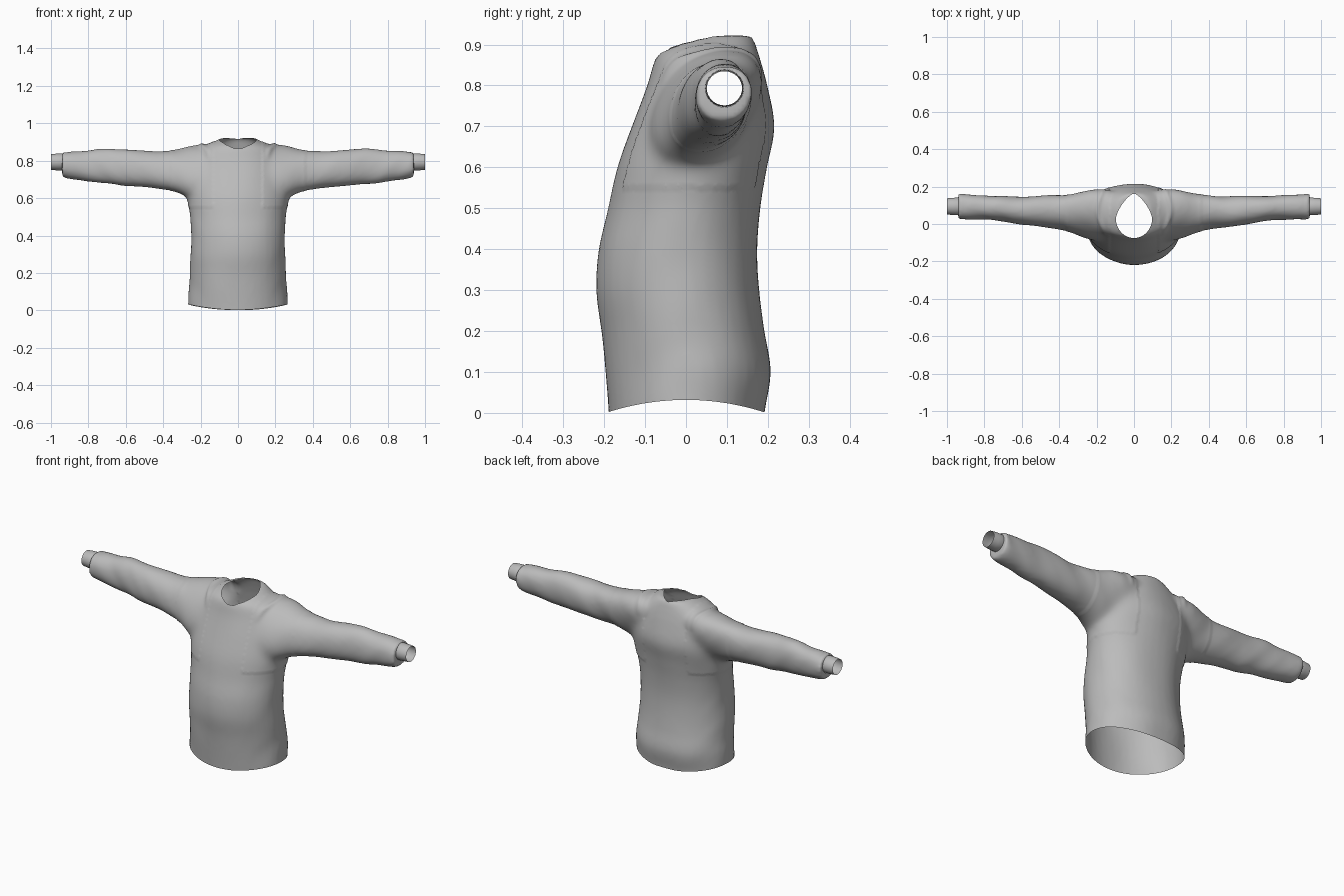
import bpy, bmesh, math
from mathutils import Vector, noise

if "Cube" in bpy.data.objects:
    bpy.data.objects.remove(bpy.data.objects["Cube"])

cloth = bpy.data.materials.new("grey cloth")
cloth.diffuse_color = (0.5, 0.5, 0.5, 1)
cloth.use_nodes = True
cloth.node_tree.nodes["Principled BSDF"].inputs["Base Color"].default_value = cloth.diffuse_color
N = 40
CUFF = (0, .094, .793)


def sp(v, e):
    return math.copysign(abs(v) ** e, v)


def loft(bm, rings, capped=True):
    loops = [[bm.verts.new(p) for p in ring] for ring in rings]
    for a, b in zip(loops, loops[1:]):
        for i in range(len(a)):
            j = (i + 1) % len(a)
            bm.faces.new((a[i], a[j], b[j], b[i]))
    if capped:
        bm.faces.new(loops[0])
        bm.faces.new(loops[-1])


def refine(rows, n=4):
    """Catmull-Rom interpolation of the profile rows."""
    out = []
    for k in range(len(rows) - 1):
        p = [rows[min(max(k + d, 0), len(rows) - 1)] for d in (-1, 0, 1, 2)]
        for s in range(n):
            t = s / n
            out.append([0.5 * (2 * b + (c - a) * t + (2 * a - 5 * b + 4 * c - d) * t * t
                               + (3 * b - a - 3 * c + d) * t ** 3) for a, b, c, d in zip(*p)])
    return out + [rows[-1]]


def finish(bm, name):
    bmesh.ops.recalc_face_normals(bm, faces=bm.faces)
    me = bpy.data.meshes.new(name)
    bm.to_mesh(me)
    bm.free()
    me.materials.clear()
    me.materials.append(cloth)
    ob = bpy.data.objects.new(name, me)
    bpy.context.collection.objects.link(ob)
    bpy.ops.object.select_all(action='DESELECT')
    ob.select_set(True)
    bpy.context.view_layer.objects.active = ob
    bpy.ops.object.shade_smooth_by_angle(angle=math.radians(50))
    return ob


# Torso rows: height, half width, front y, back y
torso = [(-0.06, .265, -.187, .19), (0, .267, -.189, .192), (.1, .262, -.199, .207),
         (.2, .257, -.208, .191), (.3, .254, -.219, .180), (.4, .252, -.213, .176),
         (.5, .255, -.190, .182), (.6, .268, -.167, .197), (.7, .262, -.133, .216),
         (.8, .235, -.096, .199), (.86, .20, -.078, .183), (.885, .165, -.062, .175),
         (.907, .12, -.03, .168), (.921, .09, 0, .160)]
# Sleeve rows: x, bottom z, top z, front y, back y, forward lean of the lower side
sleeve = [(.1, .64, .885, -.06, .165, .4), (.2, .615, .886, -.072, .17, .4),
          (.27, .61, .877, -.06, .163, .35), (.34, .638, .86, -.04, .155, .25),
          (.45, .655, .85, -.02, .15, .12), (.6, .666, .86, -.004, .148, .05),
          (.7, .676, .866, .014, .148, .05), (.8, .688, .855, .024, .152, .05),
          (.9, .702, .85, .024, .16, .05), (.94, .713, .845, .024, .162, .05)]

bm = bmesh.new()
rings = []
for z, w, f, b in refine(torso):
    ring = []
    for i in range(N):
        c, s = math.cos(math.tau * i / N), math.sin(math.tau * i / N)
        e = 1 if s < 0 else .93
        ring.append((w * sp(c, e), (f + b) / 2 + (b - f) / 2 * sp(s, e), z))
    rings.append(ring)
loft(bm, rings)
for side in (-1, 1):
    rings = []
    for x, lo, hi, f, b, lean in refine(sleeve):
        ring = []
        for i in range(N):
            dz = (hi - lo) / 2 * sp(math.sin(math.tau * i / N), .92)
            dy = (b - f) / 2 * sp(math.cos(math.tau * i / N), .92)
            ring.append((side * x, (f + b) / 2 + dy + lean * dz, (lo + hi) / 2 + dz))
        rings.append(ring)
    loft(bm, rings)

# Fuse torso and sleeves into one skin
raw = finish(bm, "fuse_helper")
mod = raw.modifiers.new("fuse", 'REMESH')
mod.mode = 'VOXEL'
mod.voxel_size = 0.01
dg = bpy.context.evaluated_depsgraph_get()
fused = bpy.data.meshes.new_from_object(raw.evaluated_get(dg))
bpy.data.objects.remove(raw)
bm = bmesh.new()
bm.from_mesh(fused)


def relax(verts, times):
    for _ in range(times):
        bmesh.ops.smooth_vert(bm, verts=verts, factor=.5,
                              use_axis_x=True, use_axis_y=True, use_axis_z=True)


relax(bm.verts[:], 6)
relax([v for v in bm.verts if .13 < abs(v.co.x) < .36 and v.co.z > .55], 25)

# Soft folds and the raised shoulder seams
bm.normal_update()
moves = []
for v in bm.verts:
    x, y, z = v.co
    ax = abs(x)
    arm = min(1, max(0, (ax - .15) / .15))
    d = .003 * noise.noise(Vector((x * 7, y * 5, z * 4)))
    d += arm * .004 * noise.noise(Vector((ax * 11 - z * 9, y * 8, x)))
    if z > .8:
        d += .008 * math.exp(-((ax - .175 - .02 * math.sin(y * 20)) / .012) ** 2) * min(1, (z - .8) / .06)
    if .13 < ax < .36 and z > .55:
        d += .003
    if ax > .92:
        d = 0
    moves.append((v, v.normal * d))
for v, m in moves:
    v.co += m


# Openings: radius functions are 1 on the rim
def neck_rho(c):
    if c.z < .75:
        return 9
    y = c.y - .03
    if y < 0:
        return math.hypot(c.x / .097, y / .105)
    return ((abs(c.x) / .097) ** 1.4 + (y / .133) ** 1.4) ** (1 / 1.4)


def wrist_rho(c):
    return math.hypot(c.y - CUFF[1], c.z - CUFF[2]) / .046 if abs(c.x) > .915 else 9


def open_hole(rho, axis, centre):
    gone = [f for f in bm.faces if rho(f.calc_center_median()) < 1]
    bmesh.ops.delete(bm, geom=gone, context='FACES')
    rim = [v for v in bm.verts if v.is_boundary and rho(v.co) < 2]
    for v in rim:
        k = 1 / max(rho(v.co), .3)
        for i in range(3):
            if i != axis:
                v.co[i] = centre[i] + (v.co[i] - centre[i]) * k
    # Even out the rim height along its own edge
    for _ in range(4):
        new = {}
        for v in rim:
            near = [e.other_vert(v).co[axis] for e in v.link_edges if e.is_boundary]
            new[v] = (v.co[axis] + sum(near)) / (1 + len(near))
        for v, h in new.items():
            v.co[axis] = h


open_hole(neck_rho, 2, (0, .03, 0))
open_hole(wrist_rho, 0, CUFF)

# Curved open hem, lower at front and back
bmesh.ops.bisect_plane(bm, geom=bm.verts[:] + bm.edges[:] + bm.faces[:], dist=1e-5,
                       plane_co=(0, 0, .002), plane_no=(0, 0, 1), clear_inner=True)
for v in bm.verts:
    if v.co.z < .25:
        v.co.z += .03 * max(0, 1 - (v.co.y / .19) ** 2) * (1 - v.co.z / .25)
finish(bm, "shirt_body_and_sleeves")

# Wrist cuffs
for s, side in ((-1, "left"), (1, "right")):
    bm = bmesh.new()
    loft(bm, [[(s * x, CUFF[1] + r * math.cos(math.tau * i / 32),
                CUFF[2] + r * .97 * math.sin(math.tau * i / 32)) for i in range(32)]
              for x, r in ((.93, .044), (.94, .047), (.97, .046), (1.0, .043))], capped=False)
    finish(bm, side + "_cuff")
